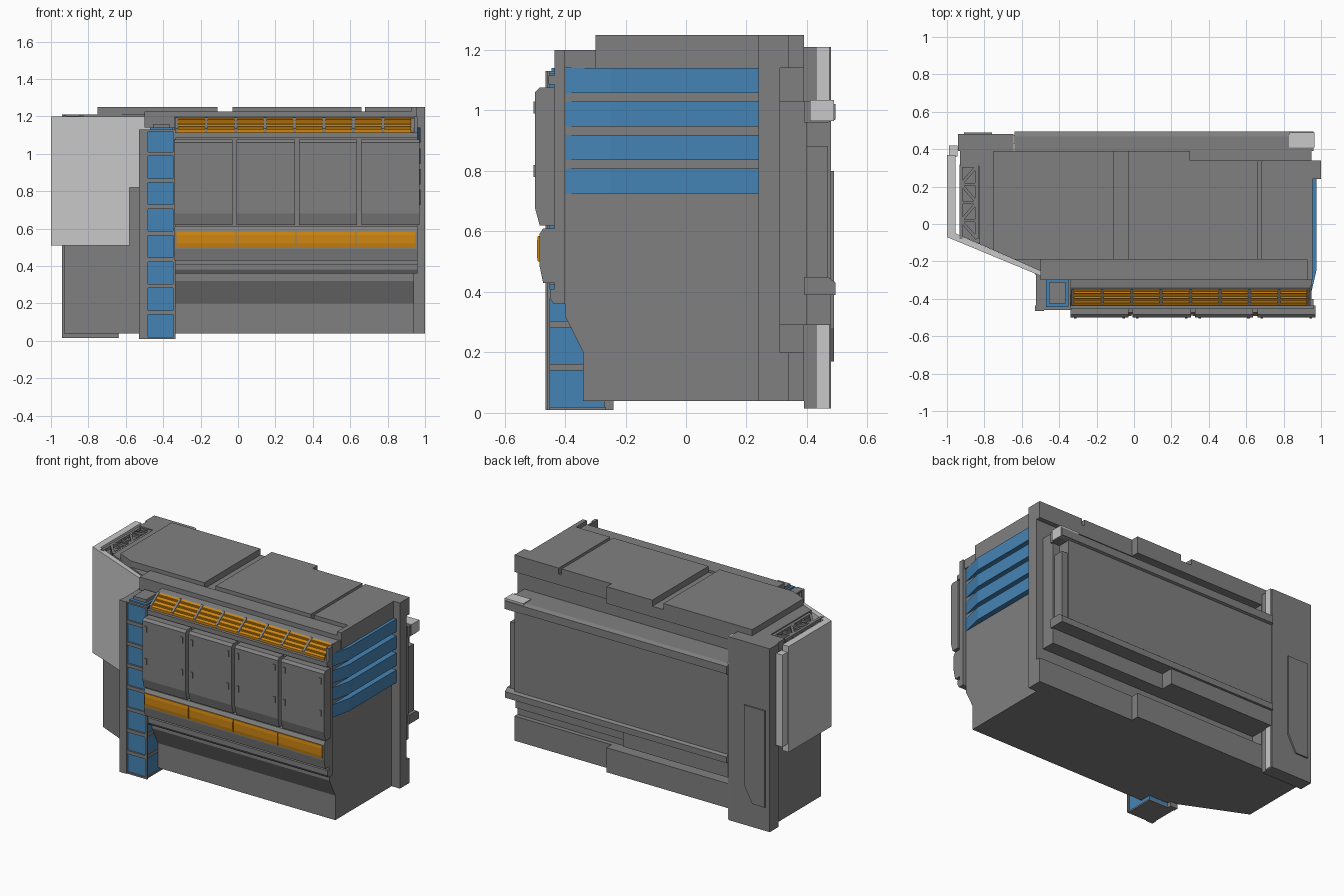
import bpy
import bmesh
from mathutils import Vector

if "Cube" in bpy.data.objects:
    bpy.data.objects.remove(bpy.data.objects["Cube"], do_unlink=True)


def material(name, red, green, blue):
    mat = bpy.data.materials.new(name)
    mat.use_nodes = True
    mat.diffuse_color = (red, green, blue, 1)
    mat.node_tree.nodes["Principled BSDF"].inputs["Base Color"].default_value = mat.diffuse_color
    return mat


GREY = material("machine grey", .216, .216, .216)
LIGHT = material("light grey", .58, .58, .58)
BLUE = material("steel blue", .06, .23, .46)
ORANGE = material("amber orange", .62, .24, .006)


def prism(name, axis, profile, span, mat=GREY):
    """Extrude a closed profile along one axis over a span."""
    place = {"x": lambda u, v, t: (t, u, v),
             "y": lambda u, v, t: (u, t, v),
             "z": lambda u, v, t: (u, v, t)}[axis]
    bm = bmesh.new()
    near, far = [[bm.verts.new(place(u, v, t)) for u, v in profile] for t in span]
    bm.faces.new(near)
    bm.faces.new(far[::-1])
    for i in range(len(profile)):
        bm.faces.new((near[i - 1], near[i], far[i], far[i - 1]))
    bmesh.ops.recalc_face_normals(bm, faces=bm.faces[:])
    mesh = bpy.data.meshes.new(name)
    bm.to_mesh(mesh)
    bm.free()
    mesh.materials.append(mat)
    part = bpy.data.objects.new(name, mesh)
    bpy.context.collection.objects.link(part)
    return part


def box(name, xs, ys, zs, mat=GREY):
    corners = [(xs[0], ys[0]), (xs[1], ys[0]), (xs[1], ys[1]), (xs[0], ys[1])]
    return prism(name, "z", corners, zs, mat)


def around(centre, size):
    """Span of a given size about a centre."""
    return centre - size / 2, centre + size / 2


def bar(name, start, end, width, mat=GREY):
    """Square bar between two points."""
    start, end = Vector(start), Vector(end)
    side = around(0, width)
    part = box(name, side, side, (0, (end - start).length), mat)
    part.location = start
    part.rotation_euler = (end - start).to_track_quat("Z", "Y").to_euler()


def split(span, count, gap):
    """Divide a span into equal pieces with gaps between them."""
    low, high = span
    size = (high - low + gap) / count
    return [(low + i * size, low + (i + 1) * size - gap) for i in range(count)]


def chamfered(back, front, low, high, cut_low, cut_high):
    """Side profile whose outer edges are cut off."""
    shoulder = front + (back - front) / 4
    return [(back, low), (shoulder, low), (front, low + cut_low),
            (front, high - cut_high), (shoulder, high), (back, high)]


# Shared levels and planes
floor, sill, lintel, deck, roof = .04, .2, 1.14, 1.21, 1.25
left, right, bay, split_x, upright_x = .94, -.93, -.34, .3, -.64
rear, shallow, recess, panel_back = .39, .34, .31, .48
face, toe, core_front, ridge = -.435, -.34, -.265, -.19
corner, tower_edge = -.06, -.47
bay_span = (bay, left + .02)
panel_span = (upright_x, left + .02)

# Main body with chamfered corner, stepped back and rear recess
front_line = [(right, rear), (right, corner), (tower_edge, core_front), (left, core_front)]
step = [(left, shallow), (split_x, shallow), (split_x, rear)]
notch = [(left, recess), (upright_x, recess), (upright_x, rear)]
top_line = [(right + .1, rear), (right + .1, corner - .045)] + front_line[2:]
prism("body_base", "z", front_line + step, (floor, sill))
prism("body_middle", "z", front_line + notch, (sill, lintel))
prism("body_top", "z", top_line + step, (lintel, deck))

# Roof plates separated by grooves, with a front shelf
plate = (deck, roof)
prism("roof_plate_right", "z", [(-.75, rear), (-.75, -.14), (upright_x, ridge),
                                (-.11, ridge), (-.11, rear)], plate)
prism("roof_plate_middle", "z", [(-.03, rear), (-.03, ridge), (.66, ridge),
                                 (.66, shallow)] + step[1:], plate)
box("roof_plate_left", (.68, left), (ridge, shallow), plate)
box("roof_shelf", (-.5, left), (-.3, ridge), (lintel, deck + .015))
box("roof_end_rim", around(left, .03), (-.3, .3), (lintel, roof))

# Front section
apron = [(core_front, floor), (toe, floor), (toe, sill), (-.4, .32)]
brow = [(face, lintel - .03), (toe, deck - .02), (core_front, deck - .01)]
prism("front_section", "x", apron + [(-.4, .36), (face, .38)] + brow, (bay, left))
prism("side_wall_front", "x", apron + [(-.4, lintel), (core_front, lintel)], (left - .01, left))
box("front_end_post", (left, left + .02), (face, -.4), (.36, deck - .01))
box("front_end_cheek", (left, left + .01), (face, -.3), (lintel, deck - .01))
box("front_top_rail", bay_span, (face - .02, face), around(1.1, .03))

# Sloping amber louvres along the top edge
slope_low, slope_high = Vector((face, lintel - .01)), Vector((-.35, deck - .02))
louvre = [slope_low, slope_high, slope_high - Vector((0, .02)), slope_low - Vector((0, .02))]
divider = [point + Vector((0, .005)) for point in louvre]
for span in split((-.32, .925), 8, .015):
    prism("amber_louvre", "x", louvre, span, ORANGE)
    prism("louvre_divider", "x", divider, (span[0] - .015, span[0]))
    for part in (.2, .5, .8):
        middle = slope_low.lerp(slope_high, part)
        bar("louvre_rib", (span[0], *middle), (span[1], *middle), .01, ORANGE)

# Four doors with lower slope and handles
door = chamfered(face, -.5, .62, 1.075, .06, .015)
for span in split((bay, left + .03), 4, .022):
    prism("front_door", "x", door, span)
    for x in (span[0] + .025, span[1] - .025):
        for z in (.8, 1.01):
            box("door_handle", around(x, .014), (-.505, -.49), around(z, .04))

# Lower housing with amber strip and shadowed ledge
prism("strip_housing", "x", chamfered(face, -.485, .43, .61, .06, .02), bay_span)
prism("lower_ledge", "x", chamfered(-.4, -.45, .36, .41, .02, 0), bay_span)
for span in split((bay + .01, left + .01), 4, .006):
    prism("amber_strip", "x", chamfered(-.48, -.493, .5, .585, .02, .02), span, ORANGE)

# Blue tower at the front corner
tower_x, tower_y = (-.525, bay), (-.46, core_front)
tower_low, tower_high = .01, 1.13
box("tower_core", (-.515, bay - .005), (-.45, -.27), (tower_low + .01, tower_high - .01), BLUE)
for y in tower_y:
    box("tower_post", (-.53, -.48), around(y + .01, .03), (tower_low, tower_high))
panels = split((tower_low + .01, tower_high), 8, .022)
for lower, upper in zip(panels, panels[1:]):
    box("tower_band", tower_x, tower_y, (lower[1], upper[0]))
for z in (tower_low, tower_high - .01):
    box("tower_rim", tower_x, tower_y, (z, z + .01))
box("tower_inner_edge", around(bay, .014), around(-.455, .01), (tower_low, tower_high))
box("tower_top_panel", (tower_edge, bay - .01), (-.445, -.29), around(tower_high, .02), BLUE)
box("tower_cap", (-.455, -.365), (-.425, recess * -1), around(tower_high + .015, .03))

# Bent blue fins on the left side
fin = [(left, -.4), (left + .035, -.25), (left + .035, .24), (left - .01, .24)]
for span in split((.725, lintel), 4, .028):
    prism("side_fin", "z", fin, span, BLUE)

# Side column, notched around the rear panel
column = (left - .01, 1)
box("side_column", column, (.24, recess), (floor, roof))
for span in ((floor, sill), (lintel, roof)):
    box("side_column_end", column, (recess, shallow), span)

# Rear panel with upper and lower ledges
box("rear_panel_base", (upright_x, left + .01), (recess - .01, .4), (.29, 1.03))
box("rear_panel", (upright_x, .9), (rear, panel_back), (rear, 1))
prism("rear_upper_ledge", "x", chamfered(rear, .495, .96, 1.03, .01, .01), panel_span)
prism("rear_lower_ledge", "x", chamfered(rear, .495, rear, .45, 0, .02), panel_span)
box("rear_lower_bar", (upright_x, .12), (rear, panel_back), (.29, .4))
box("rear_panel_end", (.89, left), (rear, panel_back - .01), (.42, .88))
box("rear_clip", (.83, left + .025), (.41, .49), around(1, .07), LIGHT)

# Rear corner upright
upright_z = (.015, deck)
box("rear_upright", (-.94, upright_x - .005), (rear, panel_back), upright_z)
prism("upright_cover", "y", [(-.76, .28), (-.76, .8), (-.91, .8), (-.91, .17), (-.82, .17)],
      around(panel_back, .018))
box("upright_light_strip", around(upright_x, .01), (.43, .475), upright_z, LIGHT)

# Light corner shield
outer, inner = (-.58, -.244), (-.58, -.216)
shield_back = rear - .02
shield = [(-1, shield_back), (-1, corner - .01), outer, inner, (-.955, corner + .01),
          (-.955, shield_back)]
prism("shield", "z", shield, (.51, 1.2), LIGHT)
prism("shield_tip", "z", [outer, (tower_edge, -.29), (tower_edge, core_front), inner],
      (.82, 1.2), LIGHT)
box("shield_tab", (-.99, -.945), (.36, .42), (.56, 1.16), LIGHT)

# Lattice between shield and roof
lattice_z = deck - .015
rails = (right + .005, right + .09)
for x in rails:
    bar("lattice_rail", (x, -.08, lattice_z), (x, recess, lattice_z), .018)
for i, (start, end) in enumerate(split((-.08, recess), 4, 0)):
    first, last = rails if i % 2 else rails[::-1]
    bar("lattice_brace", (first, start, lattice_z), (last, end, lattice_z), .016)
    bar("lattice_rung", (first, end, lattice_z), (last, end, lattice_z), .014)
    bar("lattice_post", (rails[0], end, lintel - .01), (rails[0], end, lattice_z), .014)
box("lattice_end", (right, right + .1), (recess, rear), (lintel - .01, deck))
